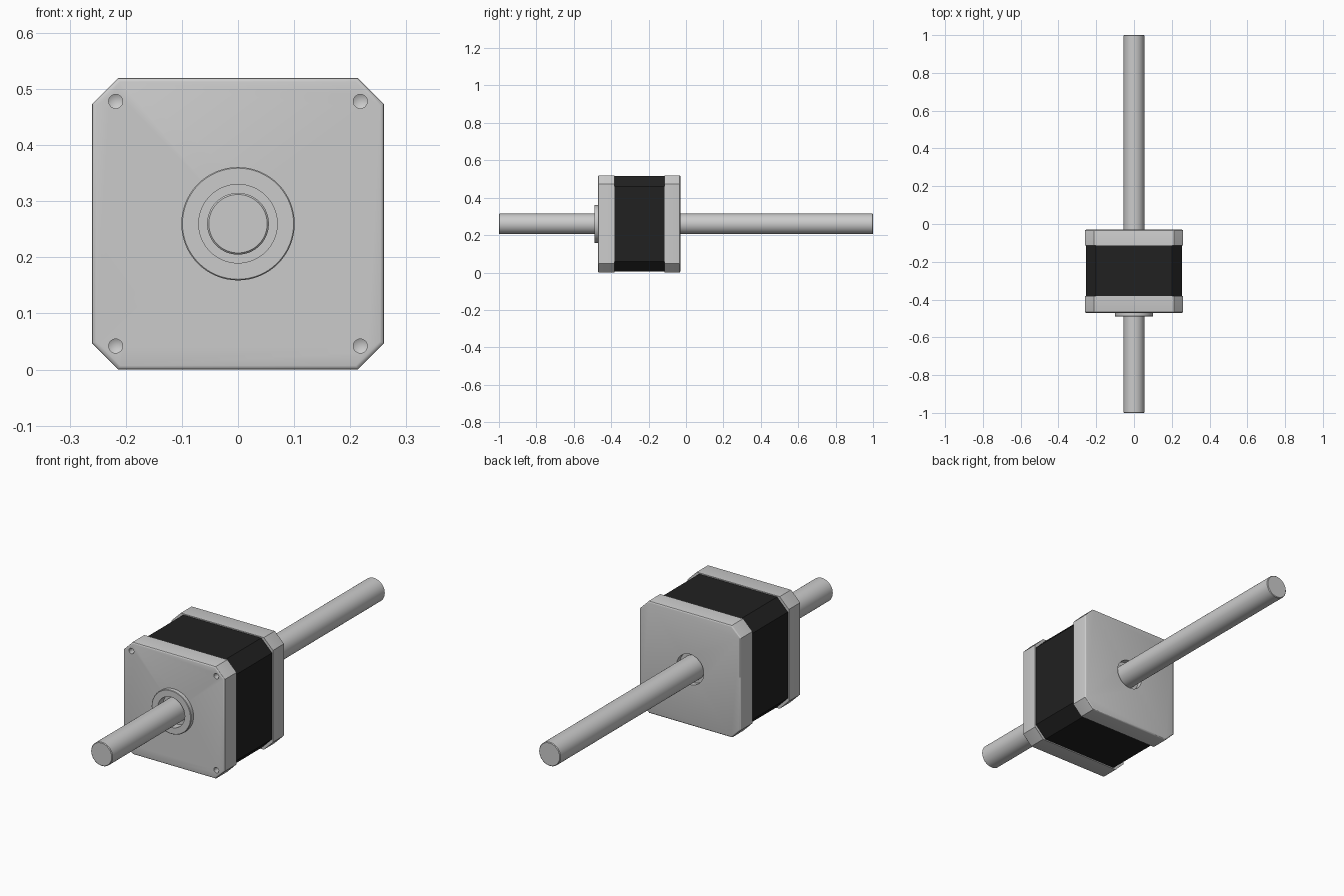
import bpy, bmesh, math

if "Cube" in bpy.data.objects:
    bpy.data.objects.remove(bpy.data.objects["Cube"])

CZ = 0.26  # height of the shaft axis


def finish(name, bm, color=None):
    bmesh.ops.recalc_face_normals(bm, faces=bm.faces)
    me = bpy.data.meshes.new(name)
    bm.to_mesh(me)
    bm.free()
    ob = bpy.data.objects.new(name, me)
    bpy.context.collection.objects.link(ob)
    if color:
        mat = bpy.data.materials.new(name + "_colour")
        mat.diffuse_color = color
        mat.use_nodes = True
        mat.node_tree.nodes["Principled BSDF"].inputs["Base Color"].default_value = mat.diffuse_color
        me.materials.append(mat)
    return ob


def smooth(ob):
    bpy.ops.object.select_all(action='DESELECT')
    ob.select_set(True)
    bpy.context.view_layer.objects.active = ob
    bpy.ops.object.shade_smooth_by_angle(angle=math.radians(30))


def lathe(name, profile, x=0, z=CZ, closed=False, n=64, color=None):
    """Revolve (radius, y) points about an axis parallel to y."""
    bm = bmesh.new()
    vs = [bm.verts.new((x + r, y, z)) for r, y in profile]
    pairs = list(zip(vs, vs[1:])) + ([(vs[-1], vs[0])] if closed else [])
    es = [bm.edges.new(p) for p in pairs]
    bmesh.ops.spin(bm, geom=vs + es, cent=(x, 0, z), axis=(0, 1, 0),
                   angle=2 * math.pi, steps=n, use_duplicate=False)
    bmesh.ops.remove_doubles(bm, verts=bm.verts, dist=1e-5)
    return finish(name, bm, color)


def block(name, y0, y1, half, cut, bevel_y=None, color=None):
    """Square prism along y with chamfered corners and one optional rounded rim."""
    bm = bmesh.new()
    a, b = half, half - cut
    pts = [(b, -a), (a, -b), (a, b), (b, a), (-b, a), (-a, b), (-a, -b), (-b, -a)]
    face = bm.faces.new([bm.verts.new((x, y0, CZ + z)) for x, z in pts])
    ext = bmesh.ops.extrude_face_region(bm, geom=[face])
    for v in ext["geom"]:
        if isinstance(v, bmesh.types.BMVert):
            v.co.y = y1
    if bevel_y is not None:
        rim = [e for e in bm.edges if all(abs(v.co.y - bevel_y) < 1e-5 for v in e.verts)]
        bmesh.ops.bevel(bm, geom=rim, offset=0.007, segments=3, profile=0.5, affect='EDGES')
    return finish(name, bm, color)


def drill(ob, cutters):
    for c in cutters:
        c.hide_render = True
        m = ob.modifiers.new("hole", 'BOOLEAN')
        m.operation, m.solver, m.object = 'DIFFERENCE', 'EXACT', c
        bpy.context.view_layer.objects.active = ob
        bpy.ops.object.modifier_apply(modifier=m.name)
        bpy.data.objects.remove(c)


# Front and rear end caps, dark laminated core between them
front = block("front_cap", -0.47, -0.382, 0.26, 0.047, -0.47)
rear = block("rear_cap", -0.115, -0.03, 0.26, 0.047, -0.03)
block("core", -0.382, -0.115, 0.255, 0.055, color=(0.015, 0.015, 0.015, 1))

# Screw holes with conical bottoms, and shaft recesses
holes = [lathe("screw_cutter", [(0, -0.48), (0.0125, -0.48), (0.0125, -0.44), (0, -0.433)],
               sx * 0.218, CZ + sz * 0.218, n=24) for sx in (-1, 1) for sz in (-1, 1)]
recess = lathe("recess_cutter", [(0, -0.48), (0.07, -0.48), (0.07, -0.45), (0, -0.45)])
drill(front, holes + [recess])
drill(rear, [lathe("rear_cutter", [(0, -0.055), (0.07, -0.055), (0.07, -0.02), (0, -0.02)])])

# Raised locating ring on the front
ring = lathe("front_ring", [(0.07, -0.465), (0.07, -0.49), (0.099, -0.49),
                            (0.101, -0.488), (0.101, -0.465)], closed=True)

# Through shaft with small end chamfers
shaft = lathe("shaft", [(0, -1), (0.052, -1), (0.055, -0.997), (0.055, 0.997), (0.052, 1), (0, 1)])

for ob in (front, rear, ring, shaft):
    smooth(ob)
